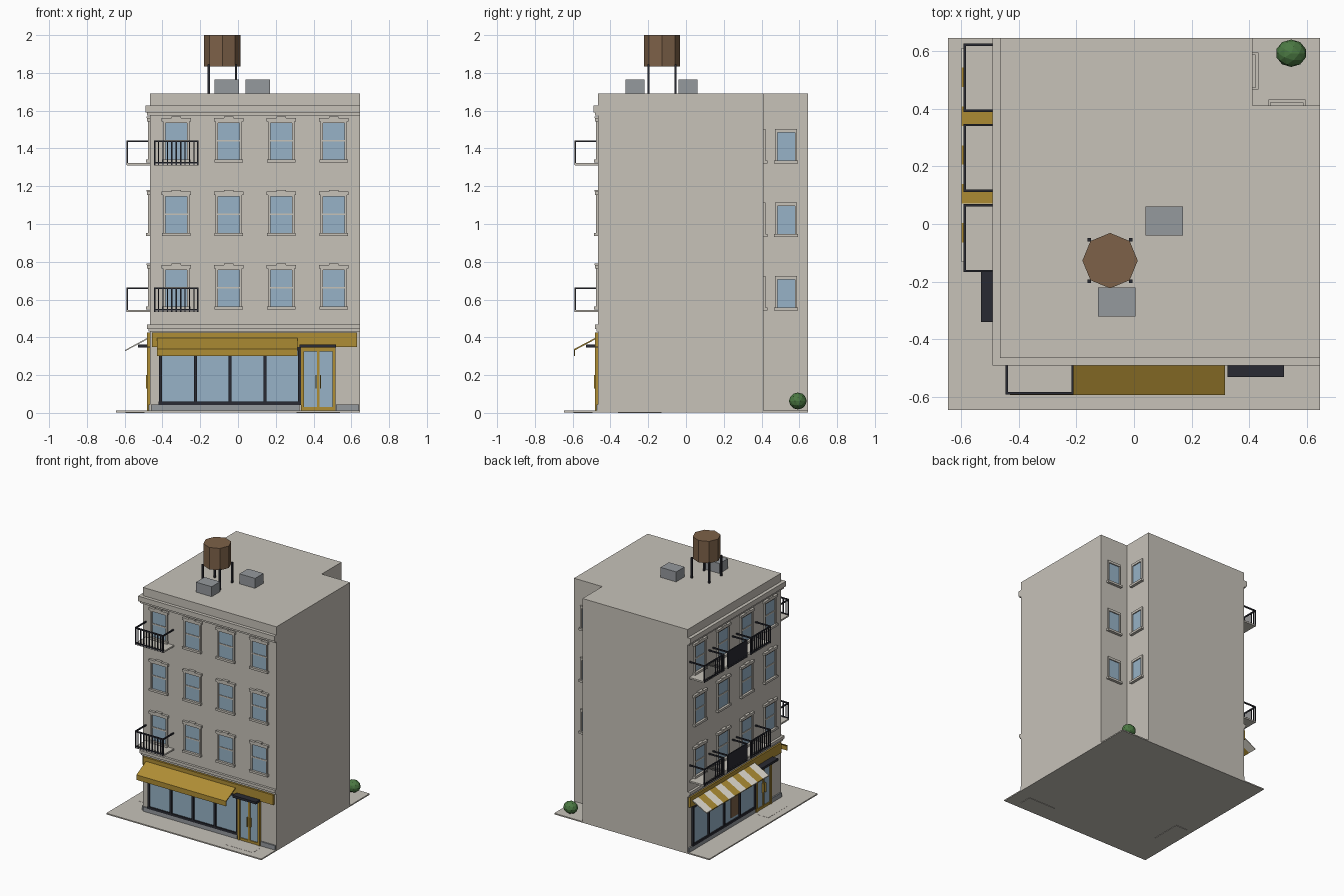
import bpy, bmesh
from mathutils import Vector

cube = bpy.data.objects.get("Cube")
if cube:
    bpy.data.objects.remove(cube, do_unlink=True)


def material(name, r, g, b):
    m = bpy.data.materials.new(name)
    m.use_nodes = True
    m.diffuse_color = (r, g, b, 1)
    m.node_tree.nodes["Principled BSDF"].inputs["Base Color"].default_value = (r, g, b, 1)
    return m


STONE = material("beige stone", 0.57, 0.54, 0.485)
GLASS = material("blue glass", 0.31, 0.45, 0.57)
GOLD = material("golden paint", 0.43, 0.27, 0.035)
DARK = material("dark metal", 0.022, 0.023, 0.032)
GREY = material("grey metal", 0.3, 0.32, 0.34)
BROWN = material("brown wood", 0.205, 0.12, 0.065)
GREEN = material("leaf green", 0.07, 0.19, 0.055)
CREAM = material("cream cloth", 0.78, 0.75, 0.66)


class Wall:
    """Local wall frame: u runs right, d runs outward, z runs up."""
    def __init__(self, label, origin, right, out):
        self.label = label
        self.o, self.r, self.n = (Vector((*v, 0)) for v in (origin, right, out))

    def at(self, u, d, z):
        return self.o + self.r * u + self.n * d + Vector((0, 0, z))


WORLD = Wall("", (0, 0), (1, 0), (0, 1))
FRONT = Wall("front_", (0.09, -0.465), (1, 0), (0, -1))
SIDE = Wall("side_", (-0.465, 0.09), (0, -1), (-1, 0))
NOOK_A = Wall("nook_east_", (0.41, 0.53), (0, 1), (1, 0))
NOOK_B = Wall("nook_north_", (0.53, 0.41), (-1, 0), (0, 1))


def finish(name, bm, mat):
    bmesh.ops.recalc_face_normals(bm, faces=bm.faces)
    mesh = bpy.data.meshes.new(name)
    bm.to_mesh(mesh)
    bm.free()
    mesh.materials.append(mat)
    ob = bpy.data.objects.new(name, mesh)
    bpy.context.collection.objects.link(ob)
    return ob


def add_prism(bm, wall, profile, u0, u1):
    """Extrude a (d, z) outline along u."""
    rings = [[bm.verts.new(wall.at(u, d, z)) for d, z in profile] for u in (u0, u1)]
    bm.faces.new(rings[0])
    bm.faces.new(rings[1])
    for i in range(len(profile)):
        j = (i + 1) % len(profile)
        bm.faces.new((rings[0][i], rings[0][j], rings[1][j], rings[1][i]))


def boxes(name, wall, mat, items):
    """One object from boxes given as (u0, u1, d0, d1, z0, z1)."""
    bm = bmesh.new()
    for u0, u1, d0, d1, z0, z1 in items:
        add_prism(bm, wall, [(d0, z0), (d1, z0), (d1, z1), (d0, z1)], u0, u1)
    return finish(wall.label + name, bm, mat)


def window(wall, u, z, half, height, fancy):
    """Glass sheet, casing, middle rail, sill and optional ornate head."""
    tag = f"window_{u:.2f}_{z:.2f}"
    boxes(tag + "_glass", wall, GLASS, [(u - half, u + half, 0, 0.004, z, z + height)])
    e = half + 0.012
    trim = [(u - e, u - half, 0, 0.012, z, z + height),
            (u + half, u + e, 0, 0.012, z, z + height),
            (u - e, u + e, 0, 0.012, z + height - 0.008, z + height + 0.01),
            (u - e - 0.006, u + e + 0.006, 0, 0.021, z - 0.012, z + 0.004)]
    if fancy:
        mid = z + height * 0.5
        trim += [(u - half, u + half, 0, 0.008, mid - 0.005, mid + 0.005),
                 (u - e - 0.008, u + e + 0.008, 0, 0.018, z + height, z + height + 0.018),
                 (u - 0.025, u + 0.025, 0, 0.02, z + height + 0.018, z + height + 0.026)]
    boxes(tag + "_trim", wall, STONE, trim)


def balcony(wall, u, z, solid):
    """Slab, three-sided rail and a front of bars or a closed panel."""
    h, d, t, top = 0.118, 0.122, 0.004, z + 0.13
    tag = f"balcony_{u:.2f}_{z:.2f}"
    boxes(tag + "_slab", wall, STONE, [(u - h, u + h, 0, d, z - 0.002, z + 0.01)])
    rail = [(u - h, u + h, d - t, d + t, top - 0.01, top),
            (u - h, u + h, d - t, d + t, z + 0.008, z + 0.016)]
    for s in (-1, 1):
        c = u + s * (h - t)
        rail += [(c - t, c + t, 0, d, top - 0.01, top),
                 (c - t, c + t, d - t, d + t, z, top)]
    if solid:
        rail.append((u - h, u + h, d - 0.003, d + 0.003, z, top))
    else:
        for i in range(1, 10):
            c = u - h + 2 * h * i / 10
            rail.append((c - 0.003, c + 0.003, d - 0.003, d + 0.003, z, top))
    boxes(tag + "_rail", wall, DARK, rail)


def shop(wall):
    """Ground floor: plinth, display window, double door, sign band and step."""
    boxes("plinth", wall, GREY, [(-0.55, 0.235, 0, 0.01, 0.01, 0.045),
                                 (0.43, 0.55, 0, 0.01, 0.01, 0.045)])
    boxes("display_glass", wall, GLASS, [(-0.5, 0.235, 0, 0.005, 0.045, 0.345)])
    frame = [(-0.51, 0.245, 0, 0.015, 0.043, 0.06), (-0.51, 0.245, 0, 0.015, 0.33, 0.35)]
    for i in range(5):
        c = -0.5 + 0.184 * i
        frame.append((c - 0.008, c + 0.008, 0, 0.015, 0.045, 0.35))
    boxes("display_frame", wall, DARK, frame)
    boxes("door_glass", wall, GLASS, [(0.245, 0.42, 0, 0.005, 0.015, 0.34)])
    boxes("door_frame", wall, GOLD, [
        (0.243, 0.26, 0, 0.016, 0.012, 0.345), (0.41, 0.427, 0, 0.016, 0.012, 0.345),
        (0.328, 0.342, 0, 0.012, 0.012, 0.345), (0.243, 0.427, 0, 0.014, 0.325, 0.345),
        (0.243, 0.427, 0, 0.012, 0.012, 0.03),
        (0.32, 0.325, 0, 0.022, 0.13, 0.2), (0.345, 0.35, 0, 0.022, 0.13, 0.2)])
    boxes("door_canopy", wall, DARK, [(0.235, 0.43, 0, 0.065, 0.345, 0.362)])
    boxes("sign_band", wall, GOLD, [(-0.545, 0.54, 0, 0.016, 0.35, 0.425)])
    boxes("door_step", wall, STONE, [(0.22, 0.45, 0.03, 0.13, 0, 0.013)])


# Pavement and L-shaped main block
boxes("pavement", WORLD, STONE, [(-0.645, 0.645, -0.645, 0.645, 0.003, 0.012)])
bm = bmesh.new()
outline = [(-0.465, -0.465), (0.645, -0.465), (0.645, 0.41),
           (0.41, 0.41), (0.41, 0.645), (-0.465, 0.645)]
base = bm.faces.new([bm.verts.new((x, y, 0.01)) for x, y in outline])
top = bmesh.ops.extrude_face_region(bm, geom=[base])["geom"]
bmesh.ops.translate(bm, vec=(0, 0, 1.68),
                    verts=[v for v in top if isinstance(v, bmesh.types.BMVert)])
finish("main_block", bm, STONE)

# The two decorated street walls
FLOORS = [0.56 + 0.389 * k for k in range(3)]
COLUMNS = [-0.417, -0.139, 0.139, 0.417]
for wall, left, right in ((FRONT, -1, 0), (SIDE, 0, 1)):
    def band(d, z0, z1):
        return (-0.555 + left * d, 0.555 + right * d, 0, d, z0, z1)
    boxes("cornice", wall, STONE, [band(0.025, 1.59, 1.628), band(0.016, 1.575, 1.59)])
    boxes("belt_course", wall, STONE, [band(0.018, 0.445, 0.467), band(0.01, 0.43, 0.445)])
    for z in FLOORS:
        for u in COLUMNS:
            window(wall, u, z, 0.058, 0.205, True)
    shop(wall)

# Balconies on the first and third floors
for z in (FLOORS[0] - 0.025, FLOORS[2] - 0.025):
    balcony(FRONT, COLUMNS[0], z, False)
    for i in range(3):
        balcony(SIDE, COLUMNS[i], z, i == 1)

# Plain windows in the rear corner nook
for wall in (NOOK_A, NOOK_B):
    for z in FLOORS:
        window(wall, 0, z - 0.005, 0.046, 0.16, False)

# Plain awning with valance, striped awning without
bm = bmesh.new()
add_prism(bm, FRONT, [(0.01, 0.392), (0.122, 0.332), (0.122, 0.3), (0.128, 0.3),
                      (0.128, 0.338), (0.01, 0.4)], -0.52, 0.225)
finish("front_awning", bm, GOLD)
for name, mat, start in (("cream_stripes", CREAM, 0), ("gold_stripes", GOLD, 1)):
    bm = bmesh.new()
    for i in range(start, 11, 2):
        u = -0.52 + i * 0.0674
        add_prism(bm, SIDE, [(0.01, 0.392), (0.133, 0.326), (0.133, 0.333), (0.01, 0.4)],
                  u, u + 0.0674)
    finish("side_awning_" + name, bm, mat)
boxes("display_panel", SIDE, BROWN, [(-0.05, 0.04, 0.004, 0.009, 0.08, 0.25)])

# Roof: water tank on legs and two ventilation units
cx, cy = -0.083, -0.127
bpy.ops.mesh.primitive_cylinder_add(vertices=8, radius=0.096, depth=0.165,
                                    location=(cx, cy, 1.9175))
tank = bpy.context.object
tank.name = "water_tank"
tank.data.materials.append(BROWN)
boxes("tank_legs", WORLD, DARK, [
    (cx + sx * 0.072 - 0.006, cx + sx * 0.072 + 0.006,
     cy + sy * 0.072 - 0.006, cy + sy * 0.072 + 0.006, 1.69, 1.845)
    for sx in (-1, 1) for sy in (-1, 1)])
boxes("roof_units", WORLD, GREY, [(-0.125, 0.005, -0.32, -0.22, 1.69, 1.765),
                                  (0.04, 0.17, -0.04, 0.06, 1.69, 1.765)])

# Shrub in the nook
bpy.ops.mesh.primitive_ico_sphere_add(subdivisions=2, radius=0.05, location=(0.545, 0.592, 0.063))
shrub = bpy.context.object
shrub.name = "shrub"
shrub.scale = (1.07, 0.95, 0.9)
shrub.data.materials.append(GREEN)
